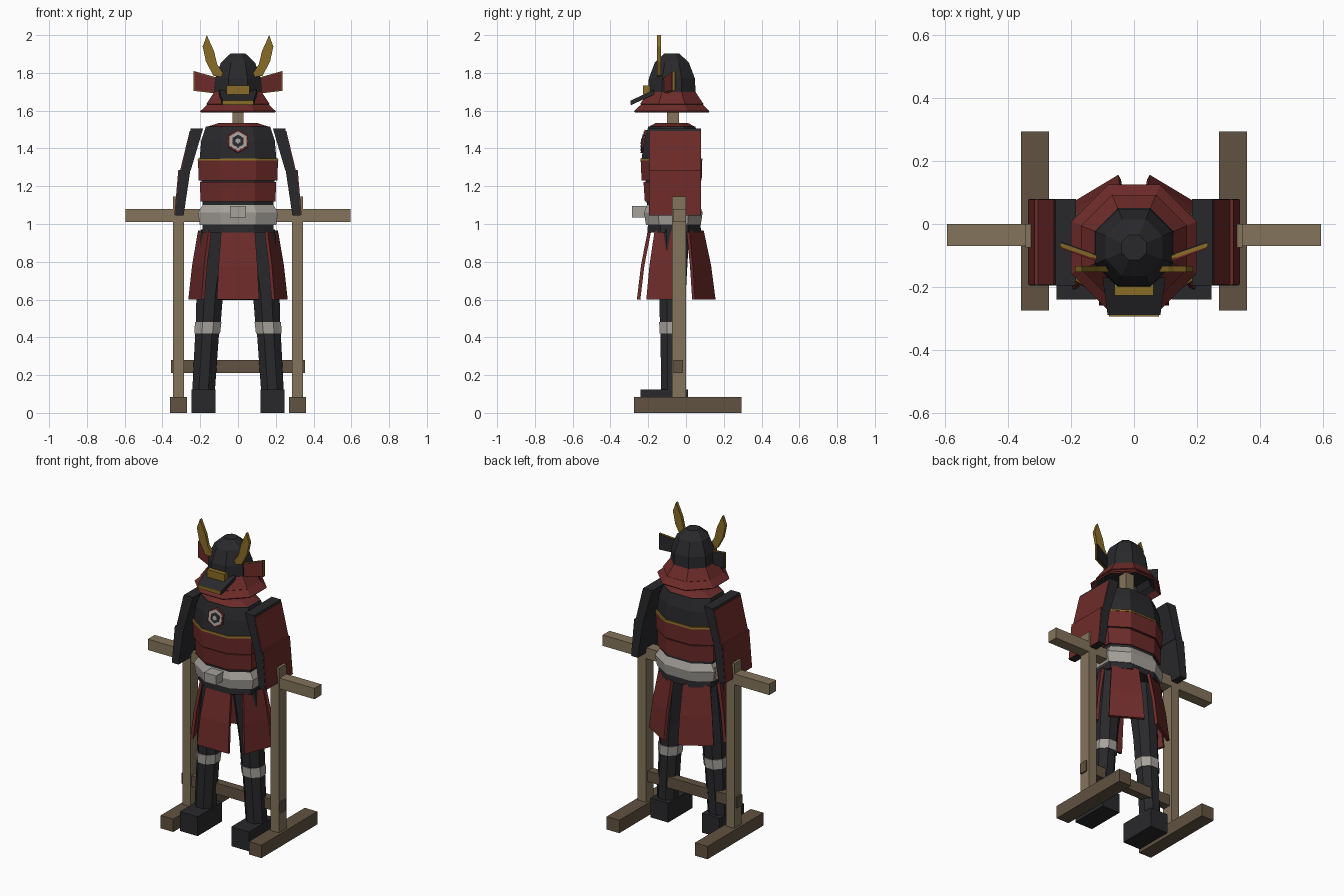
import bpy, bmesh, math
from mathutils import Matrix, Vector

if "Cube" in bpy.data.objects:
    bpy.data.objects.remove(bpy.data.objects["Cube"])

MATS = {}
COL = {'black': (.022, .022, .025), 'red': (.15, .024, .022), 'gold': (.25, .15, .02),
       'grey': (.38, .36, .33), 'wood': (.23, .175, .105), 'dark_wood': (.12, .085, .052)}


def mat(c):
    if c not in MATS:
        MATS[c] = bpy.data.materials.new(c)
        MATS[c].diffuse_color = (*COL[c], 1)
    return MATS[c]


def make(name, verts, faces, c):
    bm = bmesh.new()
    vs = [bm.verts.new(v) for v in verts]
    for f in faces:
        bm.faces.new([vs[i] for i in f])
    bmesh.ops.recalc_face_normals(bm, faces=bm.faces)
    me = bpy.data.meshes.new(name)
    bm.to_mesh(me)
    bm.free()
    ob = bpy.data.objects.new(name, me)
    bpy.context.collection.objects.link(ob)
    me.materials.append(mat(c))
    return ob


def loft(name, rings, c, caps=True):
    n, k = len(rings[0]), len(rings)
    faces = [(i*n+j, i*n+(j+1) % n, (i+1)*n+(j+1) % n, (i+1)*n+j)
             for i in range(k-1) for j in range(n)]
    if caps:
        faces += [tuple(range(n)), tuple(range((k-1)*n, k*n))]
    return make(name, [v for r in rings for v in r], faces, c)


def box(name, x0, x1, y0, y1, z0, z1, c):
    return loft(name, [[(x0, y0, z), (x1, y0, z), (x1, y1, z), (x0, y1, z)] for z in (z0, z1)], c)


def prism_y(name, pts, y0, y1, c, s=1):
    return loft(name, [[(s*x, y, z) for x, z in pts] for y in (y0, y1)], c)


def octagon(cx, cy, r, z):
    # r is the distance to the flats
    R = r / math.cos(math.pi/8)
    return [(cx + R*math.cos((i+.5)*math.pi/4), cy + R*math.sin((i+.5)*math.pi/4), z) for i in range(8)]


def body(z, w, yf, yb):
    # eight-sided torso section
    a, d = w*.45, (yb-yf)*.24
    return [(-a, yf, z), (a, yf, z), (w, yf+d, z), (w, yb-d, z),
            (a, yb, z), (-a, yb, z), (-w, yb-d, z), (-w, yf+d, z)]


def torso(name, secs, c):
    return loft(name, [body(*s) for s in secs], c)


# Wooden stand
box('cross_beam', -.595, .595, -.07, 0, 1.01, 1.08, 'wood')
box('lower_rail', -.355, .355, -.067, -.015, .21, .28, 'dark_wood')
box('neck_pole', -.03, .03, -.10, -.037, 1.0, 1.75, 'wood')
for s, side in ((-1, 'left'), (1, 'right')):
    box(side+'_stand_post', s*.285, s*.345, -.075, 0, .08, 1.145, 'wood')
    box(side+'_stand_foot', s*.27, s*.36, -.275, .295, 0, .083, 'dark_wood')

    # Boots and legs
    box(side+'_boot', s*.12, s*.247, -.24, .01, 0, .125, 'black')
    loft(side+'_shin', [octagon(s*.182, -.072, .06, .12), octagon(s*.163, -.072, .063, .43)], 'black')
    loft(side+'_knee_band', [octagon(s*.163, -.072, .068, .42), octagon(s*.158, -.072, .07, .48)], 'grey')
    loft(side+'_thigh', [octagon(s*.158, -.072, .066, .47), octagon(s*.15, -.072, .07, .62),
                         octagon(s*.11, -.067, .085, .97)], 'black')

    # Shoulder guards: black core with red outer plates
    prism_y(side+'_shoulder_upper', [(.185, 1.505), (.25, 1.505), (.30, 1.285), (.25, 1.285)],
            -.195, .08, 'black', s)
    prism_y(side+'_shoulder_lower', [(.25, 1.30), (.312, 1.285), (.332, 1.045), (.288, 1.045)],
            -.195, .08, 'black', s)
    prism_y(side+'_shoulder_plate_upper', [(.250, 1.492), (.256, 1.492), (.306, 1.285), (.298, 1.285)],
            -.193, .078, 'red', s)
    prism_y(side+'_shoulder_plate_lower', [(.30, 1.287), (.316, 1.287), (.337, 1.047), (.325, 1.047)],
            -.193, .078, 'red', s)

    # Helmet horns
    prism_y(side+'_horn', [(.07, 1.775), (.13, 1.785), (.17, 1.86), (.187, 1.94), (.165, 2.0),
                           (.127, 1.915), (.11, 1.845), (.08, 1.80)], -.153, -.133, 'gold', s)

    # Helmet side flaps: red front, gold core, black back
    for nm, c, o, t, e in (('core', 'gold', 0, .012, 0), ('front', 'red', -.006, .008, .004),
                           ('back', 'black', .010, .006, .004)):
        p = [(.11+e, -.115, 1.69+e), (.235-e, -.072, 1.705+e),
             (.235-e, -.072, 1.81-e), (.11+e, -.115, 1.775-e)]
        loft(f'{side}_flap_{nm}', [[(s*x, y+o+d, z) for x, y, z in p] for d in (0, t)], c)

# Torso
torso('hips', [(.955, .19, -.205, .08), (1.02, .185, -.2, .075)], 'black')
torso('belt', [(.995, .202, -.212, .078), (1.06, .212, -.222, .088), (1.105, .185, -.205, .07)], 'grey')
box('belt_buckle', -.043, .043, -.285, -.21, 1.035, 1.095, 'grey')
torso('waist', [(1.09, .185, -.205, .07), (1.13, .19, -.21, .07)], 'black')
torso('lower_plate_row', [(1.12, .198, -.218, .075), (1.222, .202, -.225, .078)], 'red')
torso('plate_gap', [(1.215, .194, -.215, .072), (1.24, .194, -.215, .072)], 'black')
torso('upper_plate_row', [(1.23, .208, -.235, .083), (1.338, .212, -.24, .086)], 'red')
torso('gold_trim', [(1.335, .214, -.242, .088), (1.347, .212, -.24, .086)], 'gold')
torso('chest', [(1.345, .203, -.235, .078), (1.44, .195, -.222, .07), (1.515, .17, -.20, .05)], 'black')
torso('collar', [(1.513, .17, -.2, .05), (1.535, .10, -.16, .01)], 'red')

# Hexagonal chest ornament, leaning with the chest
for i, (r, c) in enumerate(((.062, 'red'), (.052, 'grey'), (.034, 'black'), (.015, 'grey'))):
    prism = prism_y(f'chest_hexagon_{i}', [(r*math.sin(k*math.pi/3), r*math.cos(k*math.pi/3))
                                           for k in range(6)], -.008-.003*i, .012, c)
    prism.data.transform(Matrix.Translation(Vector((0, -.222, 1.437))) @ Matrix.Rotation(-.17, 4, 'X'))

# Five hanging skirt panels around the waist
for k in range(5):
    a = math.radians(-90 + 72*k)
    verts = []
    for z, rx, ry in ((.965, .205, .148), (.78, .237, .188), (.60, .257, .212)):
        for h in (-.45, .45):
            verts.append((rx*math.cos(a+h), -.06 + ry*math.sin(a+h), z))
    ob = make(f'skirt_panel_{k}', verts, [(0, 1, 3, 2), (2, 3, 5, 4)], 'red')
    m = ob.modifiers.new('thickness', 'SOLIDIFY')
    m.thickness, m.offset = .018, 0

# Helmet dome
CY = -.075
loft('helmet_dome', [octagon(0, CY, r, z) for r, z in
                     ((.127, 1.68), (.122, 1.77), (.09, 1.855), (.04, 1.902))], 'black')

# Two-tier neck guard
for nm, r0, z0, r1, z1 in (('upper', .125, 1.70, .168, 1.635), ('lower', .15, 1.645, .2, 1.597)):
    ob = loft('neck_guard_'+nm, [octagon(0, CY, r0, z0), octagon(0, CY, r1, z1)], 'red', caps=False)
    m = ob.modifiers.new('thickness', 'SOLIDIFY')
    m.thickness, m.offset = .01, -1
    ob = loft('neck_guard_lining_'+nm, [octagon(0, CY, r0-.012, z0-.006),
                                        octagon(0, CY, r1-.012, z1+.001)], 'black', caps=False)

# Visor with gold edge and front plate
loft('visor', [[(-.10, -.17, z), (.10, -.17, z), (.084, -.29, z-.055), (-.084, -.29, z-.055)]
               for z in (1.685, 1.71)], 'black')
box('visor_trim', -.08, .08, -.295, -.285, 1.632, 1.655, 'gold')
box('front_plate', -.062, .062, -.228, -.19, 1.685, 1.733, 'gold')

for m in bpy.data.materials:
    if m.users and not m.is_grease_pencil:
        m.use_nodes = True
        m.node_tree.nodes["Principled BSDF"].inputs["Base Color"].default_value = m.diffuse_color
